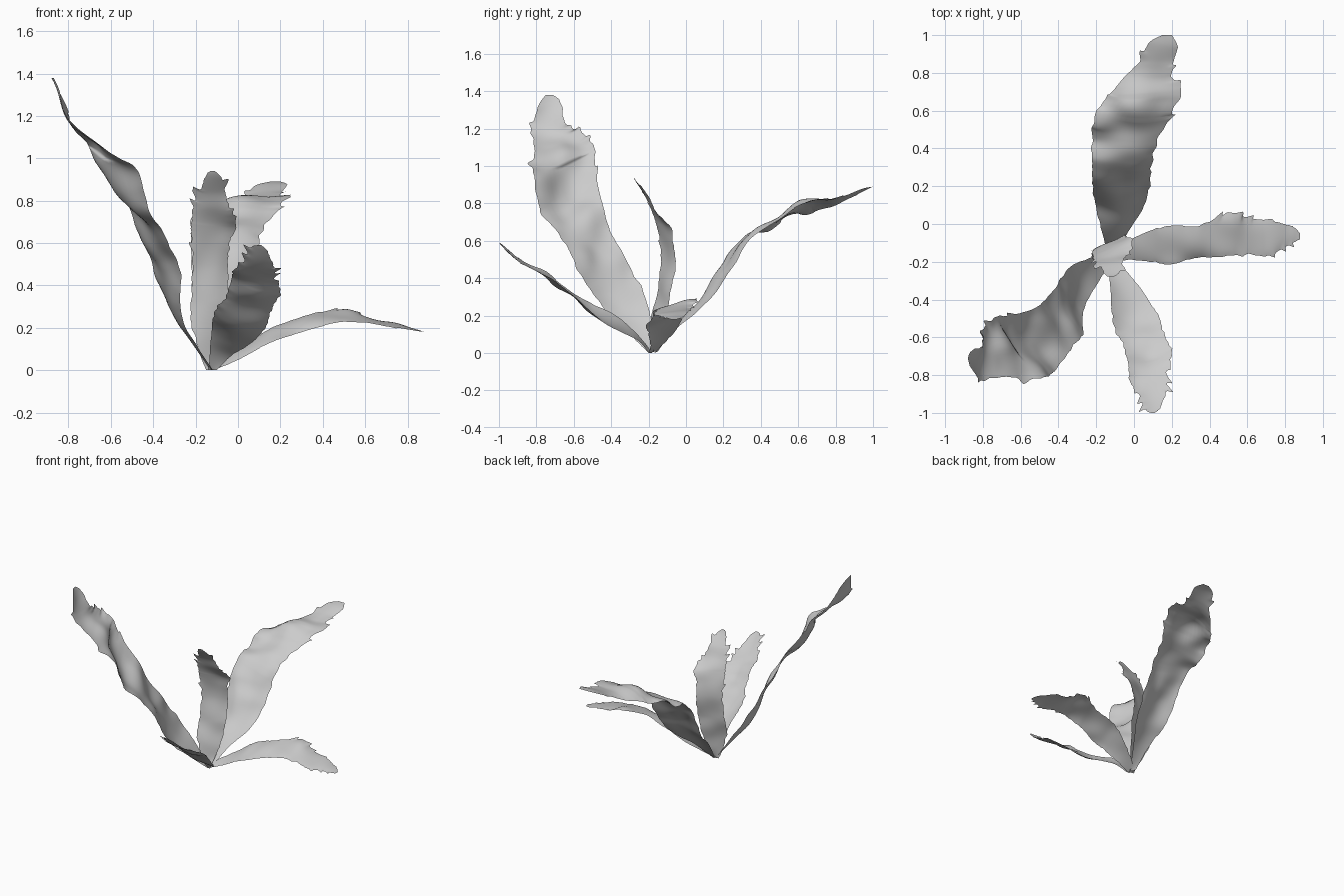
import bpy, bmesh, math, random
from mathutils import Vector, noise

SUB, COLS = 12, 14        # rows per outline span, columns across the blade


def smooth_path(pts, i, t):
    # Catmull-Rom point on span i
    n = len(pts) - 1
    p0, p1, p2, p3 = (pts[min(max(k, 0), n)] for k in (i - 1, i, i + 1, i + 2))
    return 0.5 * (2 * p1 + (p2 - p0) * t + (2 * p0 - 5 * p1 + 4 * p2 - p3) * t * t
                  + (3 * p1 - p0 - 3 * p2 + p3) * t ** 3)


def leaf(name, rows, seed, bow):
    """Blade stretched between a left and a right edge: trough, ripples and ragged teeth."""
    rnd = random.Random(seed)
    left = [Vector(r[:3]) for r in rows]
    right = [Vector(r[3:]) for r in rows]
    spans = len(rows) - 1
    teeth = {s: [(rnd.uniform(0.45, 0.88), rnd.uniform(0.015, 0.05)) for _ in range(4)]
             for s in (-1, 1)}
    total = spans * SUB
    bm = bmesh.new()
    grid = []
    for r in range(total + 1):
        i = min(r // SUB, spans - 1)
        t, v = r / SUB - i, r / total
        a, b = smooth_path(left, i, t), smooth_path(right, i, t)
        along = (left[i + 1] + right[i + 1] - left[i] - right[i]).normalized()
        side = b - a
        width = side.length
        side.normalize()
        normal = side.cross(along).normalized()
        fade = math.sin(math.pi * v) ** 0.6 if 0 < v < 1 else 0
        line = []
        for c in range(COLS + 1):
            u = 2 * c / COLS - 1
            p = a.lerp(b, c / COLS)
            # trough across the blade plus soft ripples
            q = p * 6 + Vector((seed * 5.3, 0, 0))
            p += normal * width * fade * (noise.noise(q) * 0.11 + bow * (1 - u * u))
            # ragged edge: fine wobble and forward-pointing teeth
            s = -1 if u < 0 else 1
            e = abs(u) ** 5
            out = 0.012 * noise.noise(Vector((v * 35, s * 9, seed))) * fade
            fwd = 0
            for pos, size in teeth[s]:
                k = size * math.exp(-((v - pos) / 0.013) ** 2)
                out += k * 0.6
                fwd += k * 0.7
            p += (side * s * out + along * fwd) * e
            p.z = max(p.z, 0)
            line.append(bm.verts.new(p))
        grid.append(line)
    for l0, l1 in zip(grid, grid[1:]):
        for c in range(COLS):
            f = bm.faces.new((l0[c], l0[c + 1], l1[c + 1], l1[c]))
            f.smooth = True
    me = bpy.data.meshes.new(name)
    bm.to_mesh(me)
    bm.free()
    bpy.context.collection.objects.link(bpy.data.objects.new(name, me))


# tall leaf leaning to the front left
leaf("tall_left_leaf", [
    (-.14, -.17, .01, -.12, -.20, 0), (-.23, -.18, .15, -.19, -.31, .11),
    (-.34, -.23, .33, -.27, -.45, .25), (-.41, -.33, .52, -.27, -.58, .45),
    (-.50, -.43, .72, -.31, -.64, .60), (-.63, -.48, .95, -.43, -.78, .76),
    (-.72, -.49, 1.10, -.51, -.82, .95), (-.79, -.55, 1.17, -.68, -.81, 1.08),
    (-.80, -.64, 1.22, -.81, -.82, 1.20), (-.86, -.67, 1.34, -.84, -.79, 1.32),
    (-.88, -.71, 1.38, -.87, -.75, 1.38)], 1, .06)

# low leaf reaching to the front
leaf("front_leaf", [
    (-.14, -.18, 0, -.10, -.20, 0), (-.13, -.28, .12, -.03, -.26, .07),
    (-.12, -.42, .23, .06, -.37, .13), (-.10, -.55, .30, .13, -.48, .21),
    (-.05, -.65, .36, .16, -.58, .29), (-.03, -.75, .43, .20, -.69, .37),
    (-.02, -.83, .48, .17, -.79, .42), (.03, -.90, .52, .17, -.88, .48),
    (.06, -.98, .58, .14, -.97, .56), (.09, -1, .59, .11, -1, .59)], 2, .08)

# drooping leaf to the right
leaf("right_leaf", [
    (-.14, -.16, .01, -.12, -.20, 0), (-.03, -.09, .08, -.02, -.19, .04),
    (.10, -.03, .16, .10, -.20, .10), (.20, -.01, .22, .20, -.21, .14),
    (.35, -.01, .27, .33, -.18, .19), (.50, .06, .28, .50, -.17, .23),
    (.60, .03, .25, .60, -.16, .24), (.70, .02, .23, .71, -.17, .20),
    (.80, 0, .20, .78, -.13, .19), (.85, -.02, .19, .84, -.10, .185),
    (.88, -.05, .18, .88, -.08, .18)], 3, .06)

# long arching leaf to the back
leaf("back_leaf", [
    (-.14, -.15, .01, -.11, -.17, 0), (-.17, -.04, .16, -.03, -.04, .14),
    (-.20, .08, .28, .05, .08, .25), (-.22, .20, .45, .085, .20, .40),
    (-.22, .32, .63, .09, .31, .55), (-.22, .45, .67, .12, .44, .66),
    (-.20, .58, .74, .18, .56, .75), (-.13, .68, .77, .25, .70, .82),
    (-.05, .78, .78, .20, .78, .83), (.03, .86, .82, .21, .86, .84),
    (.08, .96, .87, .23, .94, .88), (.15, 1, .89, .20, 1, .89)], 4, .07)

# upright middle leaf, tip curling forward
leaf("middle_leaf", [
    (-.15, -.18, 0, -.11, -.18, 0), (-.18, -.19, .08, -.09, -.14, .08),
    (-.22, -.18, .22, -.06, -.11, .20), (-.22, -.15, .35, -.05, -.07, .35),
    (-.21, -.14, .50, -.05, -.05, .50), (-.22, -.14, .62, -.04, -.07, .60),
    (-.22, -.16, .70, -.01, -.08, .68), (-.21, -.19, .77, -.04, -.16, .76),
    (-.18, -.22, .84, -.06, -.20, .84), (-.15, -.27, .92, -.08, -.26, .91),
    (-.13, -.28, .94, -.11, -.28, .94)], 5, .04)
